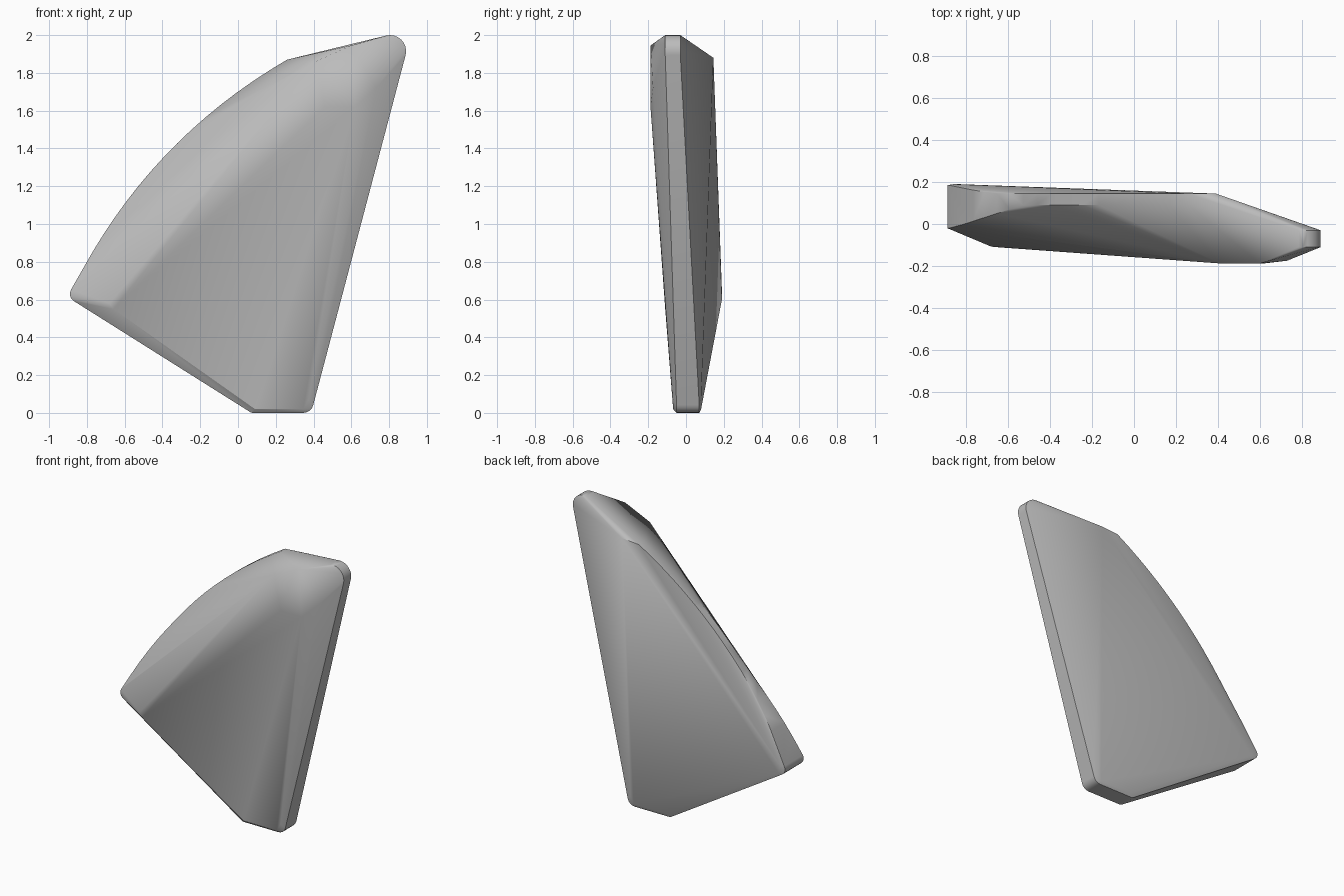
import bpy, bmesh, math
from mathutils import Vector

cube = bpy.data.objects.get("Cube")
if cube:
    bpy.data.objects.remove(cube, do_unlink=True)

grey = bpy.data.materials.new("plain_grey")
grey.use_nodes = True
grey.diffuse_color = (0.5, 0.5, 0.5, 1)
grey.node_tree.nodes["Principled BSDF"].inputs["Base Color"].default_value = (0.5, 0.5, 0.5, 1)

points = []


def rounded_edge(cx, cz, radius, start, end, y_front, y_back, steps=4):
    """A rounded corner of the outline, carried from front to back."""
    for i in range(steps + 1):
        a = math.radians(start + (end - start) * i / steps)
        x, z = cx + radius * math.cos(a), cz + radius * math.sin(a)
        points.extend([(x, y_front, z), (x, y_back, z)])


# Rounded corners: foot, upper point and side tip
rounded_edge(0.345, 0.055, 0.055, -90, -14, -0.05, 0.07)
rounded_edge(0.08, 0.03, 0.03, -122, -90, -0.05, 0.07)
rounded_edge(0.805, 1.915, 0.085, -14, 104, -0.11, -0.03, 8)
rounded_edge(-0.845, 0.63, 0.045, 150, 238, -0.02, 0.185)

# Curved rim between the side tip and the upper edge
start, end = Vector((-0.87, 0.67)), Vector((0.26, 1.87))
control = Vector((-0.48, 1.44))
count = 16
for i in range(count + 1):
    t = i / count
    p = start * (1 - t) ** 2 + control * 2 * t * (1 - t) + end * t ** 2
    y_front = min(0.09, -0.02 + 0.11 * (p.x + 0.87) / 0.34)
    y_back = max(0.145, 0.18 - 0.035 * (p.x + 0.87) / 0.2)
    points.extend([(p.x, y_front, p.y), (p.x, y_back, p.y)])

# Front plateau and its raised upper end
points += [(0.09, -0.068, 0.02), (0.345, -0.068, 0.02), (0.375, -0.068, 0.07),
           (-0.66, -0.11, 0.55), (-0.68, -0.108, 0.58),
           (0.41, -0.188, 1.86), (0.46, -0.188, 1.62), (0.62, -0.188, 1.62),
           (0.6, -0.188, 1.945), (0.73, -0.175, 1.72)]

# Back plateau
points += [(0.1, 0.08, 0.02), (0.345, 0.08, 0.02), (0.37, 0.08, 0.07),
           (-0.84, 0.19, 0.6), (-0.86, 0.19, 0.65), (0.39, 0.145, 1.88)]

# Wrap the sections in one closed shell and merge its flat faces
bm = bmesh.new()
for p in points:
    bm.verts.new(p)
hull = bmesh.ops.convex_hull(bm, input=bm.verts)
loose = [v for v in bm.verts if not v.link_faces]
bmesh.ops.delete(bm, geom=loose, context='VERTS')
bmesh.ops.remove_doubles(bm, verts=bm.verts, dist=0.004)
bmesh.ops.dissolve_limit(bm, angle_limit=math.radians(1), verts=bm.verts, edges=bm.edges)
bmesh.ops.recalc_face_normals(bm, faces=bm.faces)
mesh = bpy.data.meshes.new("fin_panel")
bm.to_mesh(mesh)
bm.free()
mesh.materials.append(grey)

panel = bpy.data.objects.new("fin_panel", mesh)
bpy.context.collection.objects.link(panel)
bpy.context.view_layer.objects.active = panel
panel.select_set(True)
bpy.ops.object.shade_smooth_by_angle(angle=math.radians(30))
